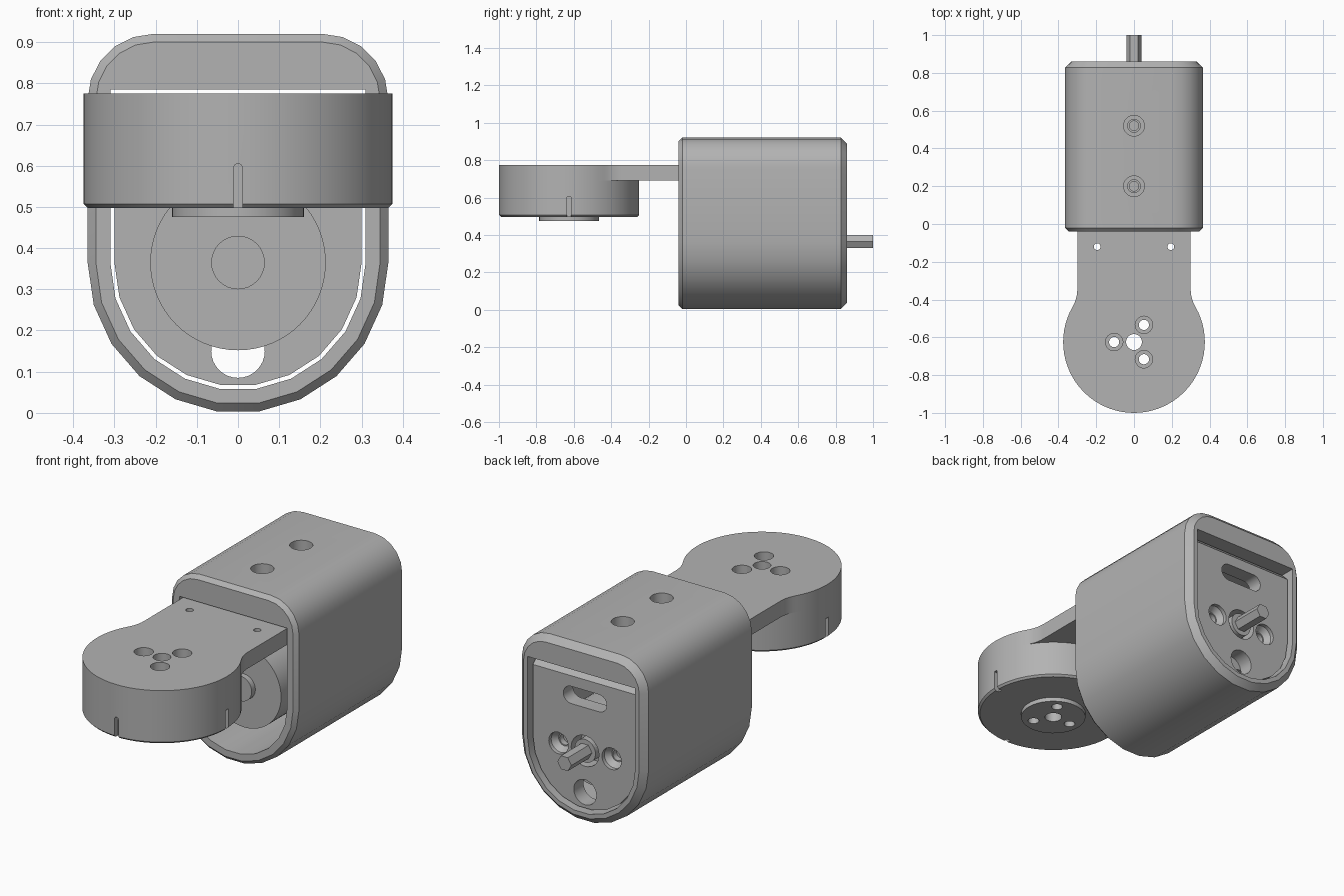
import bpy, bmesh
from math import sin, cos, pi, radians

cube = bpy.data.objects.get("Cube")
if cube:
    bpy.data.objects.remove(cube, do_unlink=True)

grey = bpy.data.materials.new("plain_grey")
grey.use_nodes = True
colour = (0.45, 0.45, 0.45, 1)
grey.diffuse_color = colour
grey.node_tree.nodes["Principled BSDF"].inputs["Base Color"].default_value = colour

AXIS = 0.365            # height of the motor shaft
PUCK_Y = -0.625         # centre of the round arm end
PUCK_R = 0.375
parts = []


def arc(cx, cy, r, start, end, steps):
    """Points on an arc, angles in degrees."""
    return [(cx + r * cos(radians(start + (end - start) * i / steps)),
             cy + r * sin(radians(start + (end - start) * i / steps)))
            for i in range(steps + 1)]


def circle(cx, cy, r, n=32):
    return arc(cx, cy, r, 0, 360, n)[:-1]


def d_shape(half, top, corner, steps=11):
    """Round-bottomed outline with a flat top."""
    pts = arc(0, AXIS, half, 180, 360, steps)
    for side, a in ((1, 0), (-1, 90)):
        if corner:
            pts += arc(side * (half - corner), top - corner, corner, a, a + 90, 5)
        else:
            pts.append((side * half, top))
    return pts


def loft(name, axis, *sections):
    """Solid through (outline, position) sections along the y or z axis."""
    bm = bmesh.new()
    rings = []
    for pts, h in sections:
        rings.append([bm.verts.new((a, h, b) if axis == "y" else (a, b, h))
                      for a, b in pts])
    n = len(rings[0])
    for low, high in zip(rings, rings[1:]):
        for i in range(n):
            j = (i + 1) % n
            bm.faces.new((low[i], low[j], high[j], high[i]))
    bm.faces.new(rings[0])
    bm.faces.new(rings[-1])
    bmesh.ops.recalc_face_normals(bm, faces=bm.faces)
    mesh = bpy.data.meshes.new(name)
    bm.to_mesh(mesh)
    bm.free()
    mesh.materials.append(grey)
    obj = bpy.data.objects.new(name, mesh)
    bpy.context.collection.objects.link(obj)
    return obj


def part(name, axis, *sections):
    obj = loft(name, axis, *sections)
    parts.append(obj)
    return obj


def cut(obj, axis, *sections):
    """Subtract a lofted solid from a part."""
    tool = loft("cutter", axis, *sections)
    tool.hide_render = True
    mod = obj.modifiers.new("cut", "BOOLEAN")
    mod.operation = "DIFFERENCE"
    mod.solver = "EXACT"
    mod.object = tool
    bpy.context.view_layer.objects.active = obj
    bpy.ops.object.modifier_apply(modifier=mod.name)
    bpy.data.objects.remove(tool, do_unlink=True)


def drill(obj, axis, x, c, r, low, high):
    ring = circle(x, c, r)
    cut(obj, axis, (ring, low), (ring, high))


# Housing sleeve with chamfered ends and an open D-shaped bore
def shell(inset):
    return d_shape(AXIS - inset, 0.92 - inset, 0.16 - inset)


housing = part("housing_sleeve", "y", (shell(0.02), -0.04), (shell(0), -0.02),
               (shell(0), 0.828), (shell(0.032), 0.86))
bore = d_shape(0.31, 0.785, 0)
cut(housing, "y", (bore, -0.2), (bore, 1))
for y in (0.2, 0.52):
    drill(housing, "z", 0, y, 0.055, 0.85, 1)
    drill(housing, "z", 0, y, 0.034, 0.7, 0.9)

# Arm plate: straight strip blending into a round end
right = [(0.3, 0.75)] + arc(0.485, -0.345, 0.185, 180, 210, 6)
left = [(-x, y) for x, y in reversed(right)]
outline = right + arc(0, PUCK_Y, PUCK_R, 30, -210, 48)[1:-1] + left
arm = part("arm_plate", "z", (outline, 0.69), (outline, 0.775))
for x in (-0.195, 0.195):
    drill(arm, "z", x, -0.12, 0.018, 0.6, 0.9)
for y in (0.2, 0.52):
    drill(arm, "z", 0, y, 0.025, 0.6, 0.9)

# Round arm end with a chamfered lower rim, and the mounting disc beneath
rim = circle(0, PUCK_Y, PUCK_R, 72)
puck = part("round_arm_end", "z", (circle(0, PUCK_Y, PUCK_R - 0.01, 72), 0.497),
            (rim, 0.507), (rim, 0.69))
disc_ring = circle(0, PUCK_Y, 0.16, 48)
disc = part("mounting_disc", "z", (disc_ring, 0.475), (disc_ring, 0.497))

# Screw holes through the round end
for obj in (arm, puck, disc):
    drill(obj, "z", 0, PUCK_Y, 0.042, 0.4, 0.9)
for a in (60, 180, 300):
    x, y = 0.105 * cos(radians(a)), PUCK_Y + 0.105 * sin(radians(a))
    drill(arm, "z", x, y, 0.046, 0.71, 0.9)
    for obj in (arm, puck, disc):
        drill(obj, "z", x, y, 0.027, 0.4, 0.9)

# Round-topped slots around the lower rim
slot = [(-0.011, 0.4), (0.011, 0.4)] + arc(0, 0.594, 0.011, 0, 180, 8)
cut(puck, "y", (slot, PUCK_Y - 0.4), (slot, PUCK_Y - 0.345))
for s in (-1, 1):
    side = [(s * 0.345, PUCK_Y - 0.011), (s * 0.4, PUCK_Y - 0.011),
            (s * 0.4, PUCK_Y + 0.011), (s * 0.345, PUCK_Y + 0.011)]
    cut(puck, "z", (side, 0.4), (side, 0.602))

# Back plate with a sloped top edge
full = d_shape(0.3, 0.775, 0)
back = part("back_plate", "y", (full, 0.75), (full, 0.79),
            (d_shape(0.3, 0.735, 0), 0.83))
drill(back, "y", 0, AXIS, 0.08, 0.7, 0.9)
drill(back, "y", 0, 0.15, 0.065, 0.7, 0.9)
for x in (-0.153, 0.153):
    drill(back, "y", x, AXIS, 0.028, 0.7, 0.9)
    cut(back, "y", (circle(x, AXIS, 0.034), 0.78), (circle(x, AXIS, 0.056), 0.81),
        (circle(x, AXIS, 0.056), 0.9))
long_slot = arc(0.08, 0.635, 0.045, -90, 90, 12) + arc(-0.08, 0.635, 0.045, 90, 270, 12)
cut(back, "y", (long_slot, 0.7), (long_slot, 0.9))

# Motor body, end bosses and hexagonal shaft
for name, r, low, high, n in (("motor_body", 0.213, 0.05, 0.75, 64),
                              ("motor_front_boss", 0.065, 0.02, 0.05, 32),
                              ("motor_rear_boss", 0.06, 0.75, 0.83, 32),
                              ("output_shaft", 0.04, 0.83, 1.0, 6)):
    ring = circle(0, AXIS, r, n)
    part(name, "y", (ring, low), (ring, high))

# Smooth the curved walls, keep edges crisp
bpy.ops.object.select_all(action="DESELECT")
for obj in parts:
    obj.select_set(True)
bpy.context.view_layer.objects.active = housing
bpy.ops.object.shade_smooth_by_angle(angle=radians(30))
